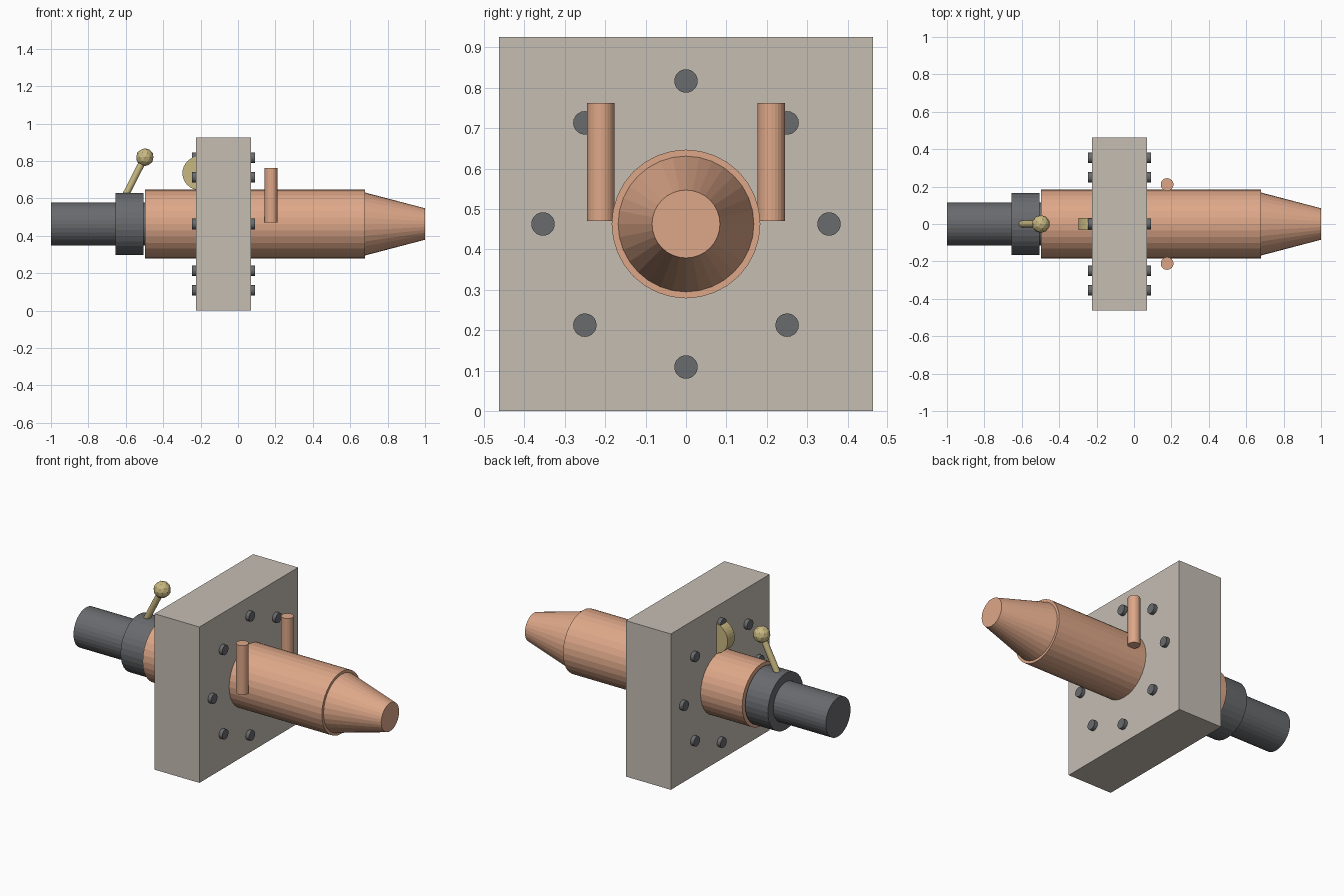
import bpy, math
from mathutils import Vector

if "Cube" in bpy.data.objects:
    bpy.data.objects.remove(bpy.data.objects["Cube"])

AXIS_Z = 0.463


def material(name, rgb):
    m = bpy.data.materials.new(name)
    m.diffuse_color = (*rgb, 1)
    m.use_nodes = True
    m.node_tree.nodes["Principled BSDF"].inputs["Base Color"].default_value = m.diffuse_color
    return m


COPPER = material("copper", (0.73, 0.39, 0.25))
STEEL = material("dark_steel", (0.14, 0.145, 0.155))
STONE = material("plate_grey", (0.56, 0.51, 0.45))
BRASS = material("brass", (0.58, 0.48, 0.22))


def finish(name, mat):
    ob = bpy.context.object
    ob.name = name
    ob.data.materials.append(mat)
    return ob


def rod(name, a, b, r1, mat, r2=None, sides=32):
    """Cylinder or tapered cone from point a to point b."""
    a, b = Vector(a), Vector(b)
    d = b - a
    bpy.ops.mesh.primitive_cone_add(
        vertices=sides, radius1=r1, radius2=r1 if r2 is None else r2,
        depth=d.length, location=(a + b) / 2,
        rotation=d.to_track_quat('Z', 'Y').to_euler())
    return finish(name, mat)


def axial(name, x0, x1, r1, mat, r2=None):
    return rod(name, (x0, 0, AXIS_Z), (x1, 0, AXIS_Z), r1, mat, r2)


# Square mounting plate
bpy.ops.mesh.primitive_cube_add(size=1, location=(-0.077, 0, AXIS_Z))
bpy.context.object.scale = (0.295, 0.926, 0.926)
finish("mounting_plate", STONE)

# Parts along the main axis
axial("barrel", -0.498, 0.68, 0.184, COPPER)
axial("nozzle", 0.68, 1.0, 0.168, COPPER, 0.084)
axial("collar", -0.655, -0.506, 0.167, STEEL)
axial("rear_shaft", -1.0, -0.49, 0.116, STEEL)

# Ring of through bolts
for i in range(8):
    t = i * math.pi / 4
    y, z = 0.354 * math.cos(t), AXIS_Z + 0.354 * math.sin(t)
    rod(f"bolt_{i + 1}", (-0.247, y, z), (0.092, y, z), 0.029, STEEL, sides=20)

# Upright pipes either side of the barrel
for side, s in (("left", -1), ("right", 1)):
    rod(f"{side}_pipe", (0.177, s * 0.211, 0.47), (0.177, s * 0.211, 0.763),
        0.034, COPPER, sides=24)

# Lever with ball knob on the collar
rod("lever", (-0.605, 0, 0.61), (-0.498, 0, 0.82), 0.018, BRASS, sides=16)
bpy.ops.mesh.primitive_ico_sphere_add(subdivisions=2, radius=0.048,
                                      location=(-0.498, 0, 0.82))
finish("lever_knob", BRASS)

# Disc lug half sunk in the back of the plate
rod("lifting_lug", (-0.207, -0.033, 0.735), (-0.207, 0.033, 0.735), 0.09, BRASS)
